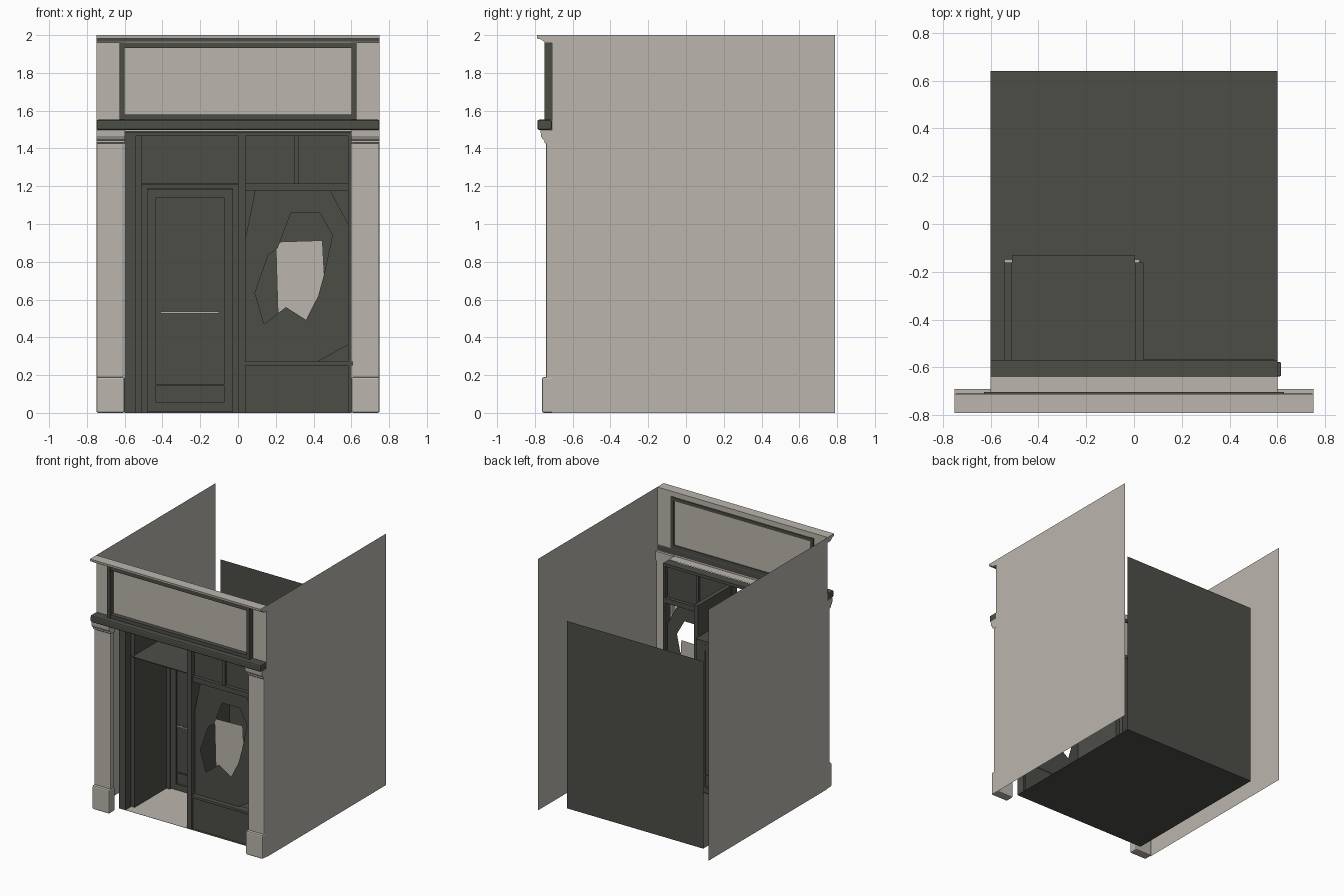
import bpy, bmesh, math

if "Cube" in bpy.data.objects:
    bpy.data.objects.remove(bpy.data.objects["Cube"])


def material(name, rgb):
    m = bpy.data.materials.new(name)
    m.diffuse_color = (*rgb, 1)
    m.use_nodes = True
    m.node_tree.nodes["Principled BSDF"].inputs["Base Color"].default_value = m.diffuse_color
    return m


STONE = material("warm_stone", (0.50, 0.47, 0.42))
DARK = material("dark_paint", (0.075, 0.075, 0.064))


def finish(name, bm, mat):
    me = bpy.data.meshes.new(name)
    bm.to_mesh(me)
    bm.free()
    me.materials.append(mat)
    ob = bpy.data.objects.new(name, me)
    bpy.context.collection.objects.link(ob)
    return ob


def box(name, x, y, z, mat, bevel=0.0):
    """Box from (min, max) pairs, optionally with rounded edges."""
    bm = bmesh.new()
    bmesh.ops.create_cube(bm, size=1)
    for v in bm.verts:
        for i, (a, b) in enumerate((x, y, z)):
            v.co[i] = a if v.co[i] < 0 else b
    if bevel:
        bmesh.ops.bevel(bm, geom=bm.edges[:], offset=bevel, segments=2,
                        affect='EDGES', profile=0.5)
    return finish(name, bm, mat)


def sheet(name, corners, mat):
    bm = bmesh.new()
    bm.faces.new([bm.verts.new(c) for c in corners])
    return finish(name, bm, mat)


def moulding(name, profile, x0, x1, mat):
    """Sweep a (y, z) profile along x."""
    bm = bmesh.new()
    f = bm.faces.new([bm.verts.new((x0, y, z)) for y, z in profile])
    r = bmesh.ops.extrude_face_region(bm, geom=[f])
    for v in r["geom"]:
        if isinstance(v, bmesh.types.BMVert):
            v.co.x = x1
    bmesh.ops.recalc_face_normals(bm, faces=bm.faces[:])
    return finish(name, bm, mat)


# Shell: thin side walls, back wall, floors, upper facade and soffit
for side, s in (("left", -1), ("right", 1)):
    x = 0.75 * s
    sheet(side + "_wall", [(x, -0.71, 0), (x, 0.79, 0), (x, 0.79, 2), (x, -0.71, 2)][::s], STONE)
sheet("back_wall", [(0.6, 0.64, 0), (-0.6, 0.64, 0), (-0.6, 0.64, 1.49), (0.6, 0.64, 1.49)], DARK)
sheet("shop_floor", [(-0.6, -0.64, 0), (0.6, -0.64, 0), (0.6, 0.64, 0), (-0.6, 0.64, 0)], DARK)
sheet("entry_floor", [(-0.54, -0.64, 0.004), (0.02, -0.64, 0.004),
                      (0.02, -0.15, 0.004), (-0.54, -0.15, 0.004)], STONE)
sheet("upper_facade", [(-0.75, -0.71, 1.49), (0.75, -0.71, 1.49), (0.75, -0.71, 2), (-0.75, -0.71, 2)], STONE)
sheet("soffit", [(-0.6, -0.71, 1.49), (0.6, -0.71, 1.49), (0.6, -0.64, 1.49), (-0.6, -0.64, 1.49)], STONE)

# Cornice and ledge
moulding("cornice", [(-0.71, 2), (-0.79, 2), (-0.788, 1.982), (-0.77, 1.978),
                     (-0.752, 1.966), (-0.747, 1.958), (-0.71, 1.958)], -0.75, 0.75, STONE)
box("ledge", (-0.75, 0.75), (-0.787, -0.708), (1.497, 1.552), DARK, 0.01)

# Sign frame
for s in (-1, 1):
    box("sign_frame_side", sorted((0.60 * s, 0.628 * s)), (-0.75, -0.702), (1.55, 1.96), DARK)
box("sign_frame_top", (-0.6, 0.6), (-0.745, -0.702), (1.932, 1.958), DARK)
box("sign_frame_bottom", (-0.6, 0.6), (-0.745, -0.702), (1.55, 1.58), DARK)

# Pilasters with plinth and capital
for s in (-1, 1):
    box("pilaster_shaft", sorted((0.605 * s, 0.748 * s)), (-0.74, -0.69), (0.15, 1.44), STONE, 0.008)
    box("pilaster_plinth", sorted((0.6 * s, 0.75 * s)), (-0.762, -0.69), (0, 0.19), STONE, 0.01)
    moulding("pilaster_capital", [(-0.69, 1.425), (-0.742, 1.425), (-0.75, 1.432), (-0.75, 1.443),
                                  (-0.76, 1.45), (-0.768, 1.465), (-0.77, 1.497), (-0.69, 1.497)],
             0.598 * s, 0.75 * s, STONE)

# Shop front frame
FY = (-0.64, -0.57)
box("header", (-0.6, 0.6), FY, (1.465, 1.488), DARK)
box("left_post", (-0.6, -0.543), FY, (0, 1.465), DARK)
box("middle_post", (0.0, 0.04), FY, (0, 1.465), DARK)
box("right_post", (0.583, 0.6), FY, (0, 1.465), DARK)
box("transom_bar", (0.04, 0.583), (-0.63, -0.57), (1.175, 1.215), DARK)
box("transom_mullion", (0.297, 0.32), (-0.62, -0.58), (1.215, 1.465), DARK)
box("transom_panes", (0.04, 0.583), (-0.602, -0.598), (1.215, 1.465), DARK)
box("bulkhead", (0.04, 0.583), (-0.62, -0.565), (0, 0.25), DARK)
box("window_sill", (0.02, 0.615), (-0.637, -0.578), (0.25, 0.272), DARK, 0.004)

# Broken window pane: corners missing and a jagged hole
OUTER = [(0.04, 0.27), (0.42, 0.27), (0.583, 0.36), (0.583, 1.0), (0.49, 1.175), (0.09, 1.175), (0.04, 0.93)]
HOLE = [(0.09, 0.635), (0.138, 0.47), (0.254, 0.56), (0.36, 0.492), (0.425, 0.62), (0.455, 0.73),
        (0.50, 0.94), (0.434, 1.058), (0.28, 1.058), (0.21, 0.873), (0.16, 0.836)]
bm = bmesh.new()
edges = []
for loop in (OUTER, HOLE):
    vs = [bm.verts.new((x, -0.6, z)) for x, z in loop]
    edges += [bm.edges.new((vs[i - 1], vs[i])) for i in range(len(vs))]
bmesh.ops.triangle_fill(bm, edges=edges, use_beauty=True, normal=(0, -1, 0))
bmesh.ops.dissolve_limit(bm, angle_limit=0.01, verts=bm.verts[:], edges=bm.edges[:])
finish("broken_pane", bm, DARK)

# Notice sheet just behind the pane
sheet("notice_sheet", [(0.213, -0.58, 0.47), (0.47, -0.58, 0.48),
                       (0.447, -0.58, 0.913), (0.20, -0.58, 0.905)], STONE)

# Entry recess
box("recess_left_wall", (-0.543, -0.51), (-0.57, -0.16), (0, 1.465), DARK)
box("recess_right_wall", (0.005, 0.04), (-0.57, -0.16), (0, 1.465), DARK)
box("recess_ceiling", (-0.51, 0.005), (-0.6, -0.13), (1.208, 1.215), DARK)

# Door frame, door leaf, rails and handle
for a, b in ((-0.51, -0.48), (-0.028, 0.005)):
    box("door_jamb", (a, b), (-0.17, -0.13), (0, 1.21), DARK)
box("door_lintel", (-0.48, -0.028), (-0.17, -0.13), (1.187, 1.208), DARK)
for a, b in ((-0.48, -0.433), (-0.073, -0.028)):
    box("door_stile", (a, b), (-0.16, -0.132), (0.008, 1.185), DARK)
for a, b in ((0.008, 0.055), (0.145, 0.15), (1.14, 1.185)):
    box("door_rail", (-0.433, -0.073), (-0.16, -0.132), (a, b), DARK)
box("door_panel", (-0.433, -0.073), (-0.148, -0.14), (0.055, 1.14), DARK)
box("door_handle", (-0.41, -0.10), (-0.185, -0.175), (0.525, 0.536), STONE)
for x in (-0.39, -0.125):
    box("handle_mount", (x, x + 0.008), (-0.176, -0.147), (0.527, 0.534), STONE)
